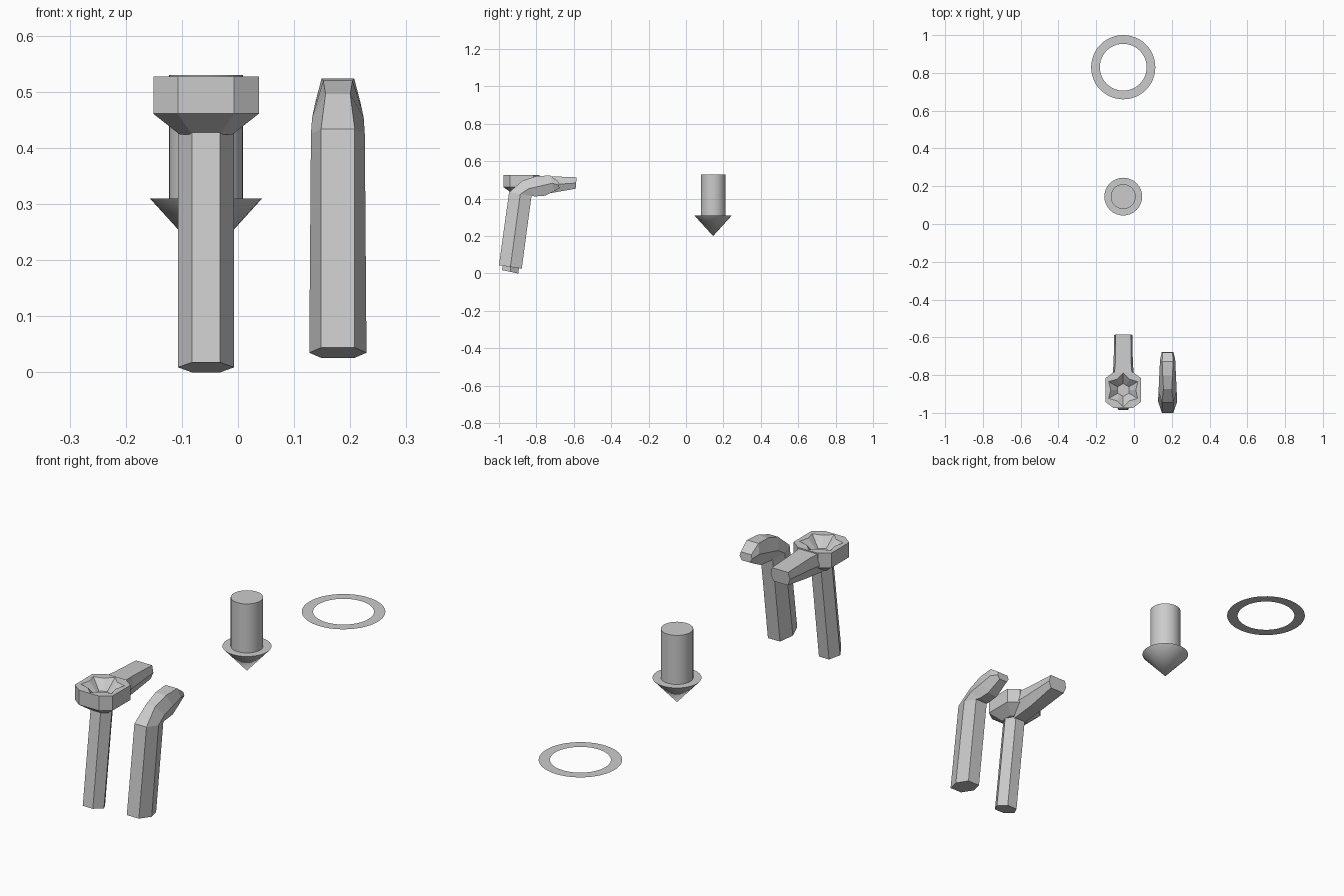
import bpy, bmesh, math
from mathutils import Vector

if "Cube" in bpy.data.objects:
    bpy.data.objects.remove(bpy.data.objects["Cube"])

CX = -0.057          # common axis of the cup tool, arrow and ring


def finish(name, bm, recalc=True):
    if recalc:
        bmesh.ops.recalc_face_normals(bm, faces=bm.faces)
    me = bpy.data.meshes.new(name)
    bm.to_mesh(me)
    bm.free()
    ob = bpy.data.objects.new(name, me)
    bpy.context.collection.objects.link(ob)
    return ob


def ring_verts(bm, pts):
    return [bm.verts.new(p) for p in pts]


def skin(bm, a, b):
    n = len(a)
    return [bm.faces.new((a[i], a[(i + 1) % n], b[(i + 1) % n], b[i])) for i in range(n)]


def hex_loft(name, x, sections):
    """Six-sided bar; each section: (y, z) of one flat, (y, z) of the other, half width, half flats."""
    bm = bmesh.new()
    loops = []
    for (y1, z1), (y2, z2), w, f1, f2 in sections:
        ym, zm = (y1 + y2) / 2, (z1 + z2) / 2
        loops.append(ring_verts(bm, [(x - f1, y1, z1), (x + f1, y1, z1), (x + w, ym, zm),
                                     (x + f2, y2, z2), (x - f2, y2, z2), (x - w, ym, zm)]))
    for a, b in zip(loops, loops[1:]):
        skin(bm, a, b)
    bm.faces.new(loops[0])
    bm.faces.new(loops[-1])
    return finish(name, bm)


def polar(r, n, z, start, cx, cy):
    return [(cx + r * math.cos(start + i * math.tau / n),
             cy + r * math.sin(start + i * math.tau / n), z) for i in range(n)]


# Bent hexagonal bar
hex_loft("bent_bar", 0.178, [
    ((-1.0, 0.044), (-0.878, 0.026), 0.051, 0.030, 0.030),
    ((-0.946, 0.434), (-0.826, 0.415), 0.048, 0.030, 0.030),
    ((-0.874, 0.496), (-0.806, 0.412), 0.046, 0.022, 0.027),
    ((-0.802, 0.520), (-0.752, 0.416), 0.043, 0.026, 0.025),
    ((-0.727, 0.524), (-0.705, 0.440), 0.040, 0.029, 0.022),
    ((-0.680, 0.490), (-0.677, 0.455), 0.031, 0.026, 0.020),
])

# Handle and back arm of the cup tool
hex_loft("cup_handle", CX, [
    ((-0.984, 0.018), (-0.897, 0.0), 0.05, 0.025, 0.025),
    ((-0.927, 0.440), (-0.840, 0.428), 0.05, 0.025, 0.025),
])
hex_loft("cup_arm", CX, [
    ((-0.785, 0.522), (-0.850, 0.415), 0.058, 0.046, 0.030),
    ((-0.735, 0.520), (-0.735, 0.428), 0.051, 0.042, 0.030),
    ((-0.585, 0.514), (-0.590, 0.453), 0.048, 0.040, 0.036),
])

# Cup head: eight-sided outside, star-shaped hollow
bm = bmesh.new()
HY = -0.879
corners = [(0.05, 0.096), (-0.05, 0.096), (-0.094, 0.063), (-0.094, -0.063),
           (-0.05, -0.096), (0.05, -0.096), (0.094, -0.063), (0.094, 0.063)]
low = ring_verts(bm, [(CX + x * 0.5, HY + y * 0.46, 0.424) for x, y in corners])
mid = ring_verts(bm, [(CX + x, HY + y, 0.461) for x, y in corners])
top = ring_verts(bm, [(CX + x, HY + y, 0.527) for x, y in corners])
skin(bm, low, mid)
skin(bm, mid, top)
bm.faces.new(low)
star, floor = [], []
for i in range(12):
    a = math.radians(90 + 30 * i)
    r, rf = (0.089, 0.034) if i % 2 == 0 else (0.066, 0.0295)
    d = Vector((math.cos(a), math.sin(a), 0))
    star.append(bm.verts.new(Vector((CX, HY, 0.527)) + d * r))
    floor.append(bm.verts.new(Vector((CX, HY, 0.485)) + d * rf))
skin(bm, star, floor)
bm.faces.new(floor)
rim = [bm.edges.get((l[i], l[(i + 1) % len(l)])) for l in (top, star) for i in range(len(l))]
bmesh.ops.triangle_fill(bm, edges=rim, use_beauty=True, normal=(0, 0, 1))
finish("cup_head", bm)

# Arrow pointing down
def round_part(name, r_low, r_high, z0, z1):
    bpy.ops.mesh.primitive_cone_add(vertices=32, radius1=r_low, radius2=r_high, depth=z1 - z0,
                                    location=(CX, 0.145, (z0 + z1) / 2))
    bpy.context.object.name = name
    bpy.ops.object.shade_smooth_by_angle(angle=math.radians(30))


round_part("arrow_shaft", 0.066, 0.066, 0.31, 0.53)
round_part("arrow_tip", 0.0, 0.1, 0.20, 0.31)

# Flat ring
bm = bmesh.new()
outer = ring_verts(bm, polar(0.17, 48, 0.203, 0, CX, 0.83))
inner = ring_verts(bm, polar(0.124, 48, 0.203, 0, CX, 0.83))
skin(bm, outer, inner)
finish("flat_ring", bm, recalc=False)
